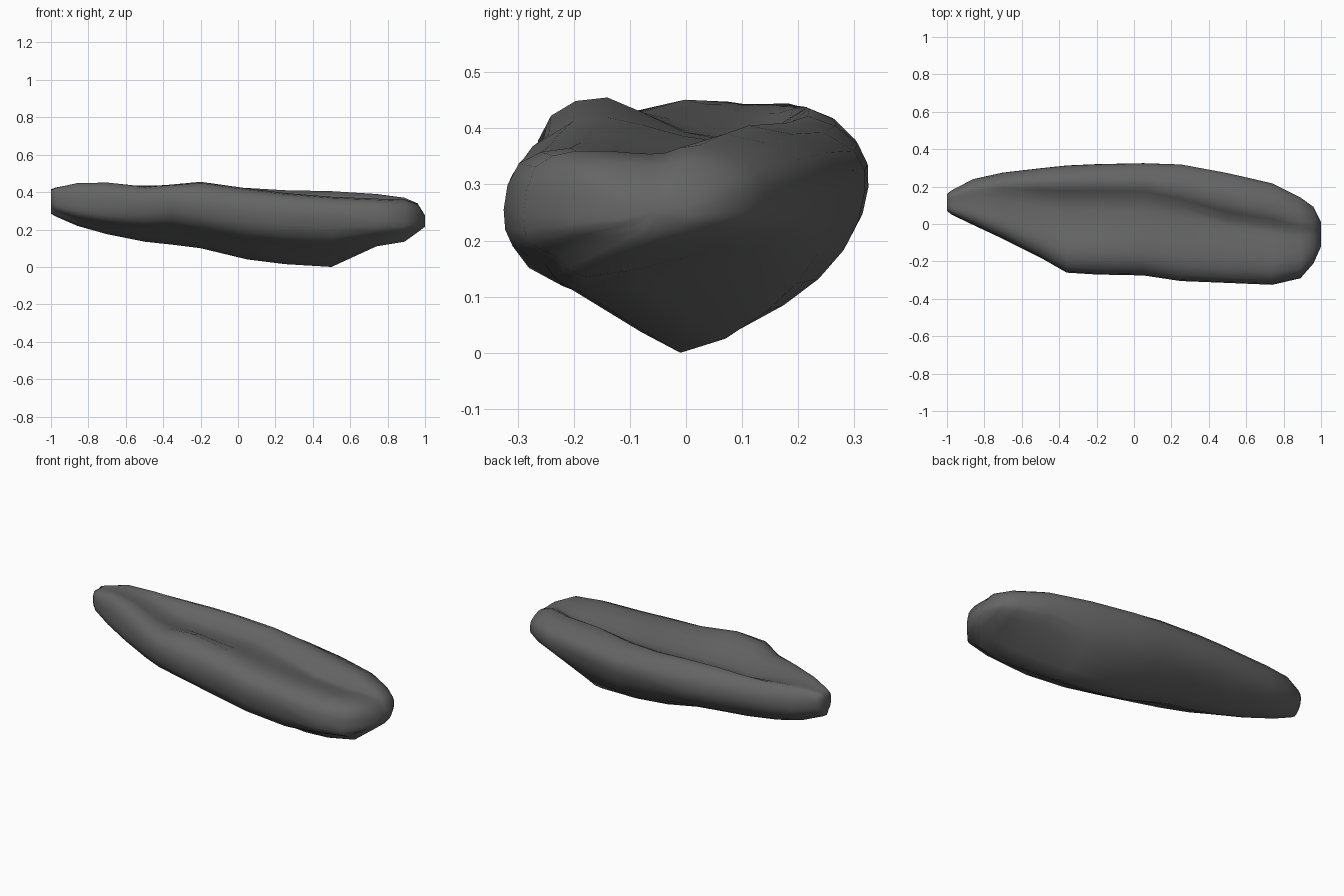
import bpy, bmesh
from mathutils import Vector

if "Cube" in bpy.data.objects:
    bpy.data.objects.remove(bpy.data.objects["Cube"])

# Stations along the slab:
# x, front y, back y, front side z, back side z, front rim z, back rim z, dish depth, keel y, keel z
STATIONS = [
    (-1.00, 0.07, 0.16, .37, .37, .415, .42, .00, .11, .29),
    (-0.975, 0.05, 0.18, .35, .36, .425, .425, -.005, .11, .275),
    (-0.86, -0.005, 0.24, .33, .34, .453, .445, -.004, .11, .225),
    (-0.70, -0.08, 0.275, .32, .33, .456, .443, .012, .09, .18),
    (-0.50, -0.18, 0.298, .33, .32, .435, .44, .045, .06, .14),
    (-0.36, -0.26, 0.313, .36, .31, .445, .442, .055, .04, .125),
    (-0.20, -0.27, 0.32, .33, .30, .46, .44, .055, .03, .105),
    (0.05, -0.275, 0.325, .30, .30, .425, .427, .045, .01, .045),
    (0.25, -0.305, 0.318, .29, .29, .40, .415, .04, .00, .02),
    (0.50, -0.315, 0.27, .28, .29, .38, .41, .04, -.01, .005),
    (0.74, -0.325, 0.215, .26, .28, .37, .395, .03, -.19, .115),
    (0.89, -0.29, 0.14, .25, .27, .365, .375, .005, -.18, .14),
    (0.96, -0.21, 0.09, .25, .26, .34, .345, .00, -.10, .19),
    (1.00, -0.12, 0.01, .25, .25, .28, .28, .00, -.06, .22),
]


def cross_section(x, yf, yb, zf, zb, tf, tb, dish, ky, kz):
    """Ring of points: belly, back rim, dished top, rolled front rim."""
    w = yb - yf
    low = min(tf, tb) - dish
    rim = .17 + .10 * min(max(x * 2, 0), 1)   # back rim widens to the right
    under = .03 if x > .6 else .06            # fuller roll at the right end
    pts = [
        (yf, zf),
        (yf + under * w, zf - .45 * (zf - kz)),
        (yf + .55 * (ky - yf), kz + .33 * (zf - kz)),
        (ky, kz),
        (ky + .55 * (yb - ky), kz + .26 * (zb - kz)),
        (yb - .06 * w, zb - .38 * (zb - kz)),
        (yb, zb),
        (yb - .03 * w, zb + .60 * (tb - zb)),
        (yb - rim * w, tb),
        (yb - (rim + .15) * w, low + .02 * dish),
        (yf + .45 * w, low + .25 * dish),
        (yf + .22 * w, tf),
        (yf + .05 * w, zf + .75 * (tf - zf)),
    ]
    return [Vector((x, y, z)) for y, z in pts]


def rounded(ring):
    """Double the ring's points along a smooth closed curve."""
    out, n = [], len(ring)
    for i, p in enumerate(ring):
        q = ring[(i + 1) % n]
        mid = (p + q) * .5625 - (ring[i - 1] + ring[(i + 2) % n]) * .0625
        mid.z = max(mid.z, 0)
        out += [p, mid]
    return out


# Rock slab lofted through the stations
bm = bmesh.new()
rings = [[bm.verts.new(p) for p in rounded(cross_section(*s))] for s in STATIONS]
count = len(rings[0])
for a, b in zip(rings, rings[1:]):
    for i in range(count):
        j = (i + 1) % count
        bm.faces.new((a[i], a[j], b[j], b[i]))

# Closed ends
for ring in (rings[0], rings[-1]):
    centre = bm.verts.new(sum((v.co for v in ring), Vector()) / count)
    for i in range(count):
        bm.faces.new((ring[i], ring[(i + 1) % count], centre))
bmesh.ops.recalc_face_normals(bm, faces=bm.faces)
low = min(v.co.z for v in bm.verts)
bmesh.ops.translate(bm, verts=bm.verts, vec=(0, 0, -low))

mesh = bpy.data.meshes.new("rock_slab")
bm.to_mesh(mesh)
bm.free()
slab = bpy.data.objects.new("rock_slab", mesh)
bpy.context.collection.objects.link(slab)

# Dark grey stone
stone = bpy.data.materials.new("dark grey stone")
stone.diffuse_color = (.13, .13, .132, 1)
stone.use_nodes = True
stone.node_tree.nodes["Principled BSDF"].inputs["Base Color"].default_value = stone.diffuse_color
mesh.materials.append(stone)
for p in mesh.polygons:
    p.use_smooth = True
